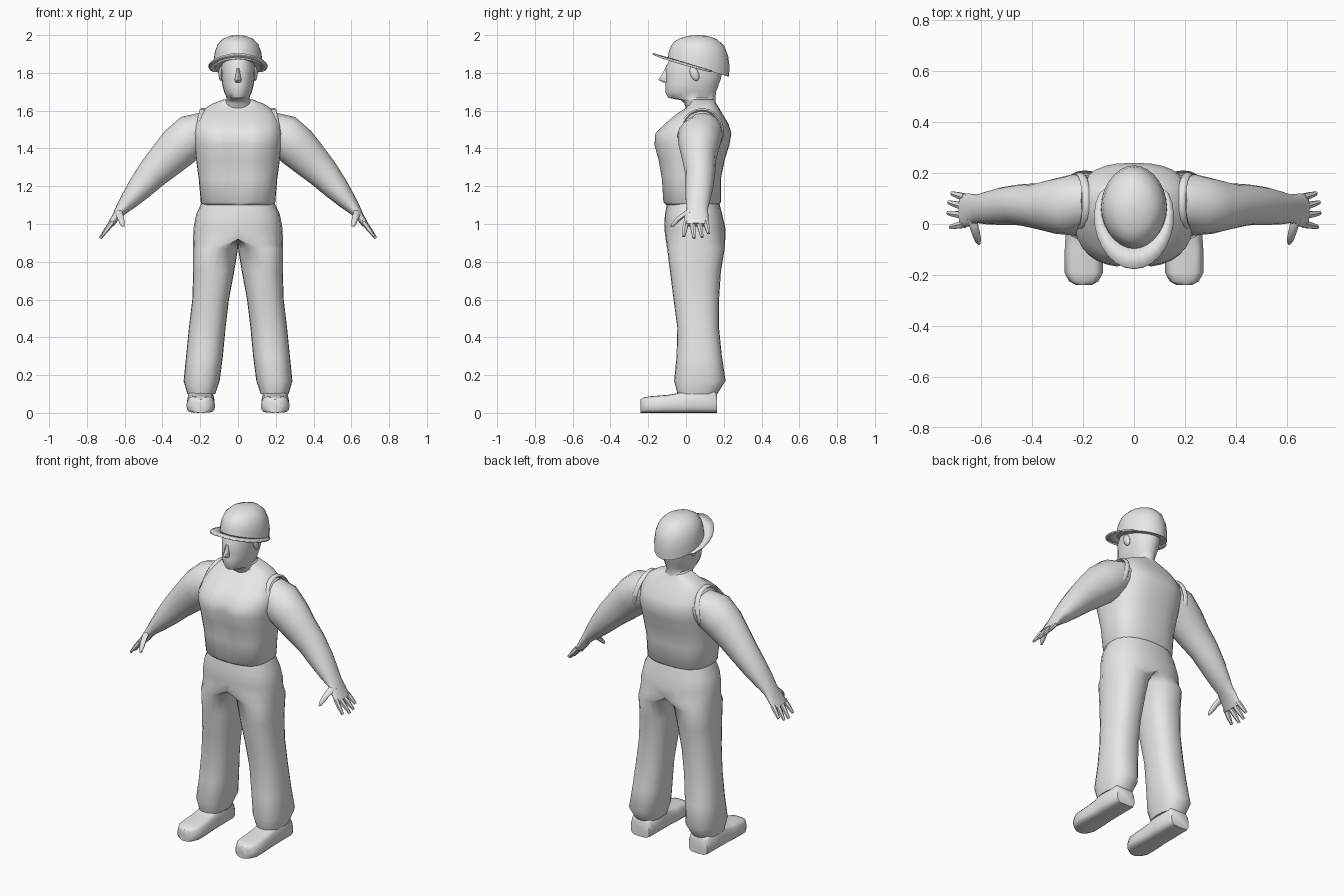
import bpy, bmesh
from math import sin, cos, pi, radians, copysign
from mathutils import Vector

cube = bpy.data.objects.get("Cube")
if cube:
    bpy.data.objects.remove(cube)

grey = bpy.data.materials.new("plain_grey")
grey.use_nodes = True
grey.diffuse_color = (0.8, 0.8, 0.8, 1)
grey.node_tree.nodes["Principled BSDF"].inputs["Base Color"].default_value = (0.8, 0.8, 0.8, 1)
parts = []


def finish(name, bm, mirror=False):
    """Turn a bmesh into a smooth object, optionally mirrored to the other side."""
    bmesh.ops.recalc_face_normals(bm, faces=bm.faces)
    mesh = bpy.data.meshes.new(name)
    bm.to_mesh(mesh)
    bm.free()
    mesh.materials.append(grey)
    obj = bpy.data.objects.new(name, mesh)
    bpy.context.collection.objects.link(obj)
    if mirror:
        mod = obj.modifiers.new("mirror", 'MIRROR')
        mod.merge_threshold = 0.001
    parts.append(obj)
    return obj


def loft(rings, caps=True):
    """Skin a list of closed rings that have equal point counts."""
    bm = bmesh.new()
    rows = [[bm.verts.new(p) for p in ring] for ring in rings]
    for low, high in zip(rows, rows[1:]):
        for i in range(len(low)):
            bm.faces.new((low[i - 1], low[i], high[i], high[i - 1]))
    if caps:
        bm.faces.new(rows[0])
        bm.faces.new(rows[-1])
    return bm


def oval(n, power=2.0):
    """Unit superellipse as (u, v) pairs."""
    def bend(c):
        return copysign(abs(c) ** (2 / power), c) if abs(c) > 1e-6 else 0.0
    return [(bend(cos(2 * pi * i / n)), bend(sin(2 * pi * i / n))) for i in range(n)]


def level(z, front, back, left, right, shape):
    """Horizontal ring between the given limits."""
    cx, rx = (left + right) / 2, (right - left) / 2
    cy, ry = (front + back) / 2, (back - front) / 2
    return [Vector((cx + rx * u, cy + ry * v, z)) for u, v in shape]


def tube(path, n):
    """Limb along x and z: rows of x, y, z, thickness, depth."""
    rings = []
    for i, (x, y, z, thick, deep) in enumerate(path):
        a, b = path[max(i - 1, 0)], path[min(i + 1, len(path) - 1)]
        along = Vector((b[0] - a[0], 0, b[2] - a[2])).normalized()
        out = Vector((-along.z, 0, along.x))
        rings.append([Vector((x, y, z)) + out * (thick * u) + Vector((0, deep * v, 0))
                      for u, v in oval(n)])
    return loft(rings)


# Trousers: half pelvis flowing into one leg, mirrored
hips = [(1.14, -.095, .17, .18), (1.05, -.112, .192, .222),
        (.98, -.115, .208, .235), (.92, -.108, .208, .238)]
leg = [(.87, -.1, .205, 0, .237), (.75, -.085, .185, .02, .237), (.6, -.066, .175, .048, .242),
       (.45, -.046, .175, .066, .26), (.3, -.05, .19, .08, .275),
       (.17, -.063, .21, .097, .288), (.1, -.045, .165, .12, .268)]
shape = oval(24, 2.4)
rings = []
for z, front, back, width in hips:
    ring = level(z, front, back, -width, width, shape)
    for p in ring:
        p.x = max(p.x, 0)
    rings.append(ring)
rings += [level(*row, shape) for row in leg]
bm = loft(rings)
inner = [f for f in bm.faces if all(v.co.x < 1e-4 for v in f.verts)]
bmesh.ops.delete(bm, geom=inner, context='FACES')
finish("trousers", bm, True)

# Vest: a full torso with a shallow groove where it closes in front
body = [(1.10, -.105, .17, .185, 0), (1.115, -.122, .185, .197, .012),
        (1.24, -.13, .185, .208, .02), (1.34, -.148, .205, .222, .025),
        (1.42, -.17, .23, .23, .03), (1.48, -.165, .24, .235, .03),
        (1.53, -.115, .225, .228, .015), (1.58, -.055, .195, .205, .005),
        (1.615, .0, .175, .17, 0), (1.637, .02, .16, .135, 0), (1.66, .02, .15, .075, 0)]
shape = oval(32, 2.6)
rings = []
for z, front, back, width, groove in body:
    ring = level(z, front, back, -width, width, shape)
    ring[24].y += groove
    rings.append(ring)
finish("vest", loft(rings))

# Raised trim around the arm openings
n = 20
rings = []
for i in range(n + 1):
    a = 2 * pi * i / n
    mid = Vector((.212 - .025 * sin(a), .085 + .108 * cos(a), 1.49 + .115 * sin(a)))
    spoke = Vector((0, cos(a), sin(a)))
    rings.append([mid + Vector((.016 * u, 0, 0)) + spoke * (.01 * v) for u, v in oval(6)])
finish("armhole_trim", loft(rings, False), True)

# Arms with flat palms
arm = [(.17, .09, 1.5, .095, .1), (.24, .075, 1.47, .115, .12), (.31, .07, 1.41, .113, .108),
       (.38, .07, 1.34, .1, .09), (.45, .075, 1.27, .085, .08), (.52, .07, 1.19, .068, .074),
       (.58, .063, 1.12, .048, .064), (.615, .06, 1.08, .034, .056),
       (.645, .055, 1.04, .022, .064), (.675, .052, .995, .017, .066)]
finish("arm", tube(arm, 16), True)

# Fingers and thumb
tips = [(.105, .12, .715, .95), (.068, .085, .727, .93), (.033, .043, .73, .925), (0, -.012, .72, .935)]
for number, (root, end, x, z) in enumerate(tips):
    path = [(.665, root, 1.01, .014, .017),
            ((.665 + x) / 2, (root + end) / 2, (1.01 + z) / 2, .013, .014),
            (x, end, z, .007, .009)]
    finish("finger_%d" % number, tube(path, 6), True)
thumb = [(.635, .02, 1.07, .02, .022), (.622, -.03, 1.035, .018, .02),
         (.613, -.06, 1.005, .014, .015), (.608, -.075, .985, .006, .008)]
finish("thumb", tube(thumb, 8), True)

# Shoes, skinned from heel to toe
sole = [(.165, .1, .06), (.15, .12, .068), (.03, .13, .07), (-.04, .105, .068),
        (-.1, .095, .072), (-.19, .088, .073), (-.225, .082, .055), (-.24, .07, .028)]
rings = [[Vector((.197 + w * u * (1.04 - .08 * (v > 0)), y, top / 2 * (1 + v)))
          for u, v in oval(16, 4)] for y, top, w in sole]
finish("shoe", loft(rings), True)

# Neck and head
skull = [(1.58, .01, .17, .085), (1.64, -.01, .155, .074), (1.655, -.025, .155, .07),
         (1.668, -.095, .155, .06), (1.7, -.11, .16, .074), (1.735, -.108, .172, .083),
         (1.77, -.106, .185, .087), (1.83, -.108, .195, .09), (1.88, -.08, .19, .085)]
shape = oval(20, 2.1)
finish("head", loft([level(z, f, b, -w, w, shape) for z, f, b, w in skull]))

# Nose and ears
bridge = [(1.748, -.118, .014), (1.763, -.147, .018), (1.785, -.132, .013), (1.822, -.112, .009)]
finish("nose", loft([level(z, f, -.08, -w, w, oval(8)) for z, f, w in bridge]))
bm = bmesh.new()
bmesh.ops.create_uvsphere(bm, u_segments=10, v_segments=6, radius=1)
for v in bm.verts:
    v.co = Vector((.09 + .014 * v.co.x, .045 + .024 * v.co.y - .01 * v.co.z, 1.795 + .038 * v.co.z))
finish("ear", bm, True)


# Hard hat: dome above a tilted rim
def rim(y):
    return 1.9 - .3 * (y + .175)


dome = [(1, 0), (.99, .25), (.94, .5), (.82, .73), (.6, .89), (.32, .975), (.04, 1)]
shape = oval(28, 1.9)
rings = []
for size, rise in dome:
    ring = []
    for u, v in shape:
        y = .065 + .02 * rise * (1 - rise) + .163 * size * v
        ring.append(Vector((.13 * size * u, y, rim(y) * (1 - rise) + 2.0 * rise)))
    rings.append(ring)
finish("hat_dome", loft(rings))

# Brim: widest in front, fading out towards the back
bm = bmesh.new()
pairs = []
for step in range(21):
    a = radians(150 + 12 * step)
    u, v = cos(a), sin(a)
    fade = sin(pi * step / 20) ** .6
    pair = []
    for reach in (0, fade):
        x, y = u * (.125 + .052 * reach), .065 + v * (.155 + .085 * reach)
        pair.append(bm.verts.new((x, y, rim(y) + .006 - .012 * reach * abs(u))))
    pairs.append(pair)
for (a, b), (c, d) in zip(pairs, pairs[1:]):
    bm.faces.new((a, b, d, c))
bmesh.ops.remove_doubles(bm, verts=bm.verts, dist=0.0005)
brim = finish("hat_brim", bm)
solid = brim.modifiers.new("thickness", 'SOLIDIFY')
solid.thickness = 0.008

# Smooth shading that keeps true edges
bpy.ops.object.select_all(action='DESELECT')
for obj in parts:
    obj.select_set(True)
bpy.context.view_layer.objects.active = parts[0]
bpy.ops.object.shade_smooth_by_angle(angle=radians(50))
